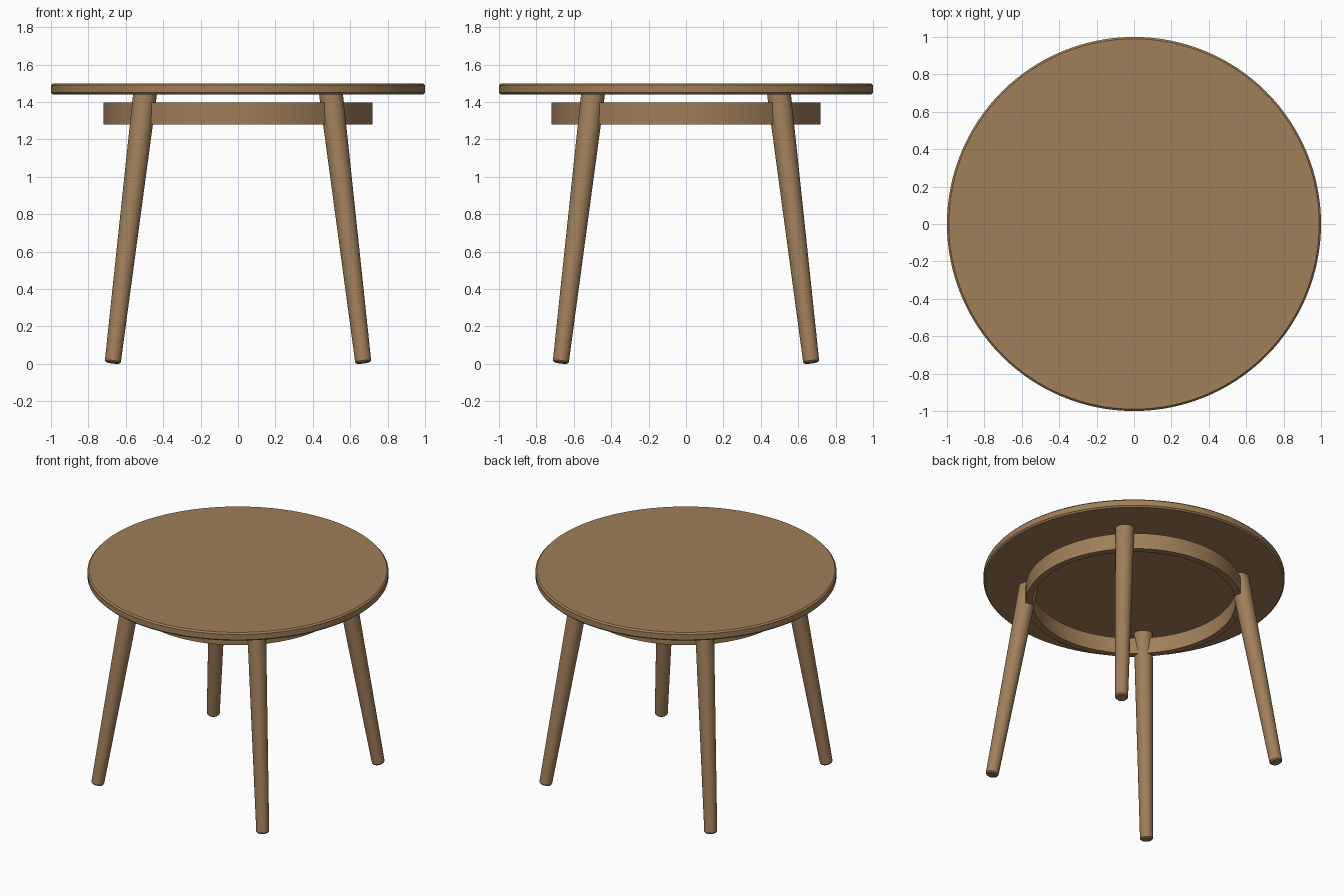
import bpy, bmesh, math
from mathutils import Vector

if "Cube" in bpy.data.objects:
    bpy.data.objects.remove(bpy.data.objects["Cube"])

wood = bpy.data.materials.new("brown_wood")
wood.diffuse_color = (0.35, 0.21, 0.10, 1)
wood.use_nodes = True
wood.node_tree.nodes["Principled BSDF"].inputs["Base Color"].default_value = wood.diffuse_color


def lathe(name, profile, steps, closed=False):
    """Spin an (r, z) profile about z."""
    bm = bmesh.new()
    vs = [bm.verts.new((r, 0, z)) for r, z in profile]
    edges = [bm.edges.new(p) for p in zip(vs, vs[1:])]
    if closed:
        edges.append(bm.edges.new((vs[-1], vs[0])))
    bmesh.ops.spin(bm, geom=vs + edges, cent=(0, 0, 0), axis=(0, 0, 1),
                   angle=math.tau, steps=steps, use_merge=False)
    bmesh.ops.remove_doubles(bm, verts=bm.verts[:], dist=1e-5)
    bmesh.ops.recalc_face_normals(bm, faces=bm.faces[:])
    me = bpy.data.meshes.new(name)
    bm.to_mesh(me)
    bm.free()
    me.materials.append(wood)
    ob = bpy.data.objects.new(name, me)
    bpy.context.collection.objects.link(ob)
    bpy.ops.object.select_all(action='DESELECT')
    ob.select_set(True)
    bpy.context.view_layer.objects.active = ob
    bpy.ops.object.shade_smooth_by_angle(angle=math.radians(30))
    return ob


# round top with softened rim
lathe("table_top", [(0, 1.44), (0.99, 1.44), (1, 1.45), (1, 1.49),
                    (0.99, 1.5), (0, 1.5)], 128)

# apron ring under the top
lathe("apron_ring", [(0.675, 1.28), (0.72, 1.28), (0.72, 1.397),
                     (0.675, 1.397)], 128, closed=True)

# four splayed, tapered legs
for sx, side in ((-1, "left"), (1, "right")):
    for sy, end in ((-1, "front"), (1, "back")):
        foot = Vector((sx * 0.67, sy * 0.67, 0.006))
        axis = Vector((sx * 0.497, sy * 0.497, 1.445)) - foot
        h = axis.length
        leg = lathe(f"{end}_{side}_leg",
                    [(0, 0), (0.036, 0), (0.043, 0.008), (0.0635, h), (0, h)], 32)
        leg.location = foot
        leg.rotation_euler = axis.to_track_quat('Z', 'Y').to_euler()
